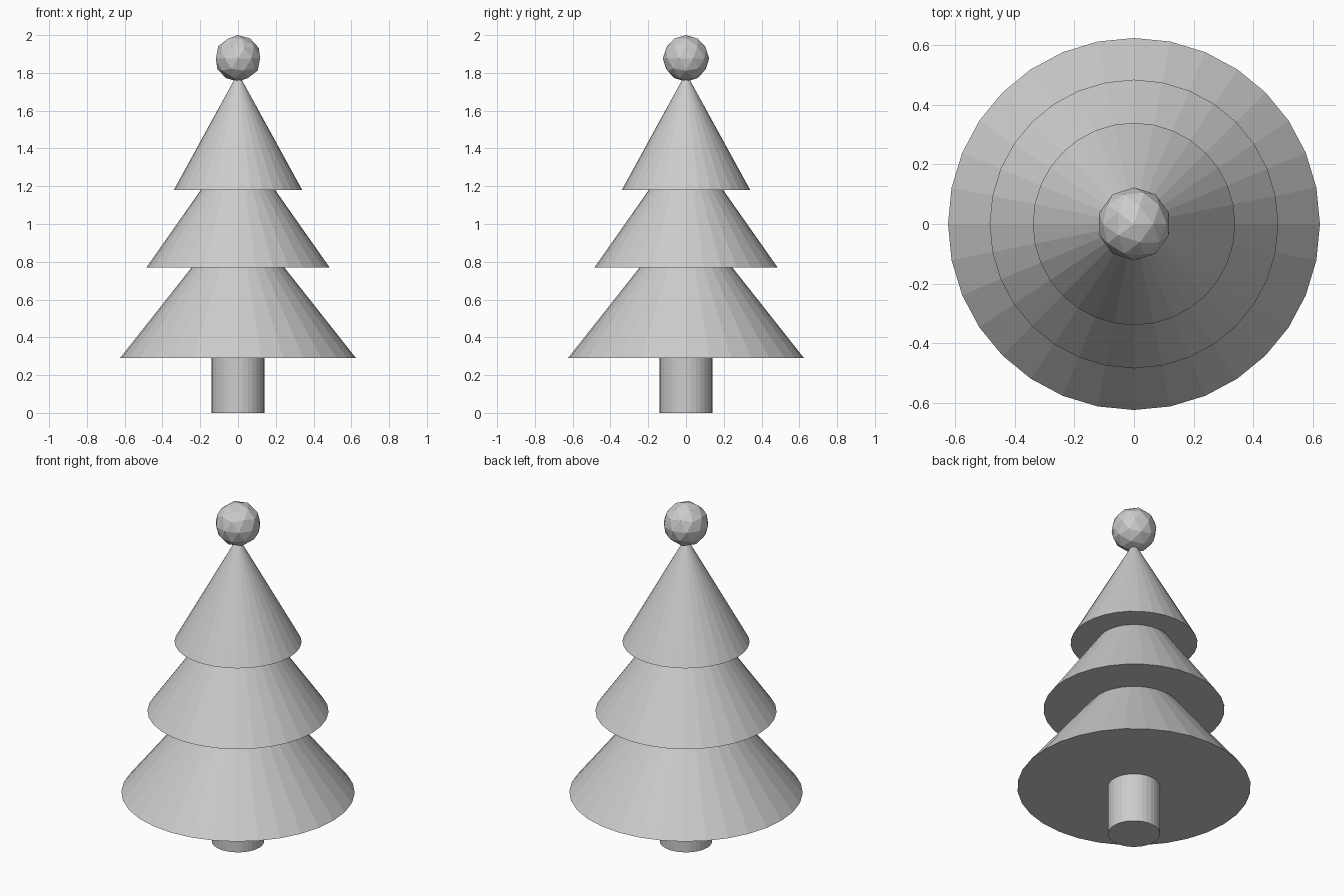
import bpy

cube = bpy.data.objects.get("Cube")
if cube:
    bpy.data.objects.remove(cube, do_unlink=True)

# One plain grey for the whole tree
grey = bpy.data.materials.new("light grey")
grey.use_nodes = True
colour = (0.6, 0.6, 0.6, 1)
grey.diffuse_color = colour
grey.node_tree.nodes["Principled BSDF"].inputs["Base Color"].default_value = colour


def finish(name):
    obj = bpy.context.object
    obj.name = name
    obj.data.materials.append(grey)
    return obj


# Trunk
bpy.ops.mesh.primitive_cylinder_add(vertices=32, radius=0.14, depth=0.4, location=(0, 0, 0.2))
finish("trunk")

# Foliage tiers: name, base radius, base height, tip height
tiers = [
    ("lower_foliage", 0.625, 0.29, 1.08),
    ("middle_foliage", 0.485, 0.77, 1.46),
    ("upper_foliage", 0.34, 1.18, 1.8),
]
for name, radius, base, tip in tiers:
    bpy.ops.mesh.primitive_cone_add(vertices=32, radius1=radius, radius2=0, depth=tip - base,
                                    location=(0, 0, (base + tip) / 2))
    finish(name)

# Faceted ball on the tip
bpy.ops.mesh.primitive_ico_sphere_add(subdivisions=2, radius=0.123, location=(0, 0, 1.877))
finish("top_ball")
